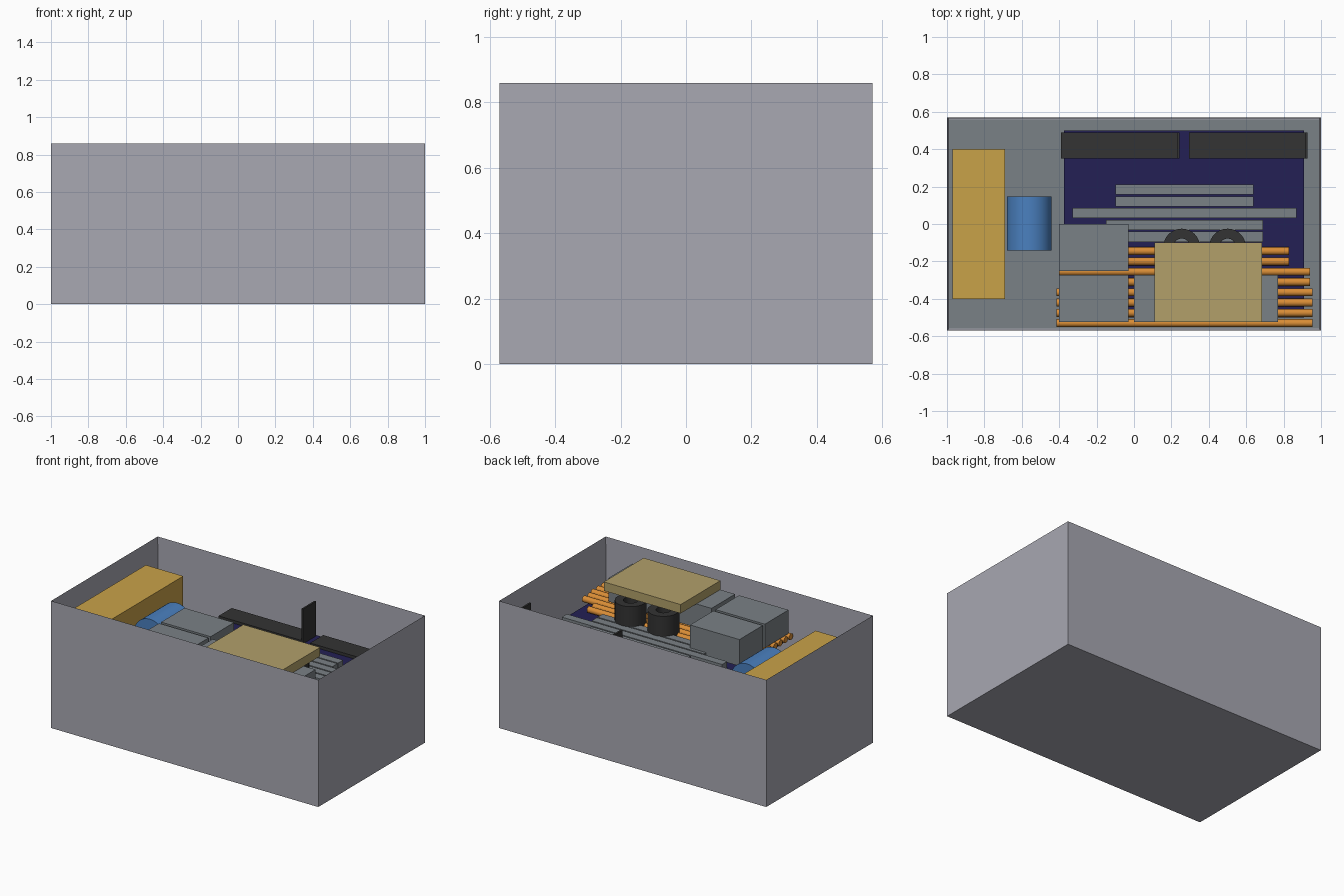
import bpy
import bmesh
import math
from mathutils import Matrix

cube = bpy.data.objects.get("Cube")
if cube:
    bpy.data.objects.remove(cube, do_unlink=True)


def material(name, rgb):
    """Flat material from display values, converted to linear."""
    lin = [((c / 255 + 0.055) / 1.055) ** 2.4 for c in rgb]
    m = bpy.data.materials.new(name)
    m.use_nodes = True
    m.diffuse_color = (*lin, 1)
    m.node_tree.nodes["Principled BSDF"].inputs["Base Color"].default_value = (*lin, 1)
    return m


shell_gray = material("shell gray", (168, 168, 178))
steel_gray = material("steel gray", (122, 129, 134))
amber = material("amber", (201, 162, 73))
tan = material("tan", (178, 160, 106))
navy = material("navy", (35, 32, 85))
black = material("black", (51, 51, 51))
blue = material("blue", (74, 128, 191))
copper = material("copper", (217, 141, 54))


def finish(name, bm, mat):
    mesh = bpy.data.meshes.new(name)
    bm.to_mesh(mesh)
    bm.free()
    mesh.materials.append(mat)
    ob = bpy.data.objects.new(name, mesh)
    bpy.context.collection.objects.link(ob)
    return ob


def smooth(ob):
    bpy.ops.object.select_all(action="DESELECT")
    ob.select_set(True)
    bpy.context.view_layer.objects.active = ob
    bpy.ops.object.shade_smooth_by_angle(angle=math.radians(40))


def box(name, mat, x, y, z):
    """Box between pairs of limits on each axis."""
    bm = bmesh.new()
    bmesh.ops.create_cube(bm, size=1)
    for v in bm.verts:
        v.co = [lim[0] if c < 0 else lim[1] for c, lim in zip(v.co, (x, y, z))]
    return finish(name, bm, mat)


def rod(name, mat, centre, radius, length, axis, sides=24):
    """Capped cylinder lying along the x or y axis."""
    bm = bmesh.new()
    turn = Matrix.Rotation(math.pi / 2, 4, "Y" if axis == "X" else "X")
    bmesh.ops.create_cone(bm, cap_ends=True, segments=sides, radius1=radius,
                          radius2=radius, depth=length,
                          matrix=Matrix.Translation(centre) @ turn)
    smooth(finish(name, bm, mat))


def ring(name, mat, centre, outer, inner, z, sides=32):
    """Upright tube made by spinning a rectangular profile."""
    bm = bmesh.new()
    pts = [(inner, z[0]), (outer, z[0]), (outer, z[1]), (inner, z[1])]
    vs = [bm.verts.new((centre[0] + r, centre[1], h)) for r, h in pts]
    edges = [bm.edges.new((vs[i], vs[(i + 1) % 4])) for i in range(4)]
    bmesh.ops.spin(bm, geom=vs + edges, cent=(*centre, 0), axis=(0, 0, 1),
                   angle=math.tau, steps=sides)
    bmesh.ops.remove_doubles(bm, verts=bm.verts, dist=0.0001)
    bmesh.ops.recalc_face_normals(bm, faces=bm.faces)
    smooth(finish(name, bm, mat))


# Open-topped case: bottom face inset and pulled down from the rim
bm = bmesh.new()
bmesh.ops.create_cube(bm, size=1)
for v in bm.verts:
    v.co = (v.co.x * 2, v.co.y * 1.14, (v.co.z + 0.5) * 0.86)
top = max(bm.faces, key=lambda f: f.calc_center_median().z)
bmesh.ops.inset_region(bm, faces=[top], thickness=0.01)
bmesh.ops.translate(bm, verts=top.verts, vec=(0, 0, -0.85))
finish("case", bm, shell_gray)
box("floor_plate", steel_gray, (-0.99, 0.99), (-0.56, 0.56), (0.01, 0.016))

# Power block and capacitor
box("power_block", amber, (-0.97, -0.69), (-0.4, 0.4), (0.016, 0.74))
rod("capacitor", blue, (-0.56, 0.003, 0.57), 0.12, 0.29, "Y", 40)

# Circuit board with two angled heat sinks
board_top = 0.55
mid = 0.27
box("circuit_board", navy, (-0.375, 0.91), (-0.5, 0.5), (0.53, board_top))
for side, x in (("right", -0.39), ("left", 0.295)):
    box(side + "_heat_sink_foot", black, (x, x + 0.62), (0.35, 0.49), (board_top, 0.57))
    box(side + "_heat_sink_fin", black, (x + 0.62, x + 0.632), (0.35, 0.49),
        (board_top, 0.785))

# Stacked laminated bars, centred on the board
for i, half in enumerate((0.42, 0.42, 0.6, 0.37, 0.37)):
    y = -0.095 + i * 0.063
    box(f"laminated_bar_{i}", steel_gray, (mid - half, mid + half), (y, y + 0.054),
        (board_top, 0.6))

# Copper windings, shorter toward the back
for i, half in enumerate((0.685, 0.685, 0.685, 0.685, 0.672, 0.672, 0.56, 0.56)):
    rod(f"winding_{i}", copper, (mid, -0.53 + i * 0.055, 0.575), 0.021, half * 2, "X", 16)

# Relay boxes
box("relay_back", steel_gray, (-0.4, -0.03), (-0.25, 0), (0.575, 0.755))
box("relay_front", steel_gray, (-0.4, -0.03), (-0.525, -0.272), (0.595, 0.755))
box("relay_wide", steel_gray, (0, 0.77), (-0.525, -0.272), (0.595, 0.755))

# Coils under the cover plate
for side, x in (("right", 0.255), ("left", 0.5)):
    ring(side + "_coil", black, (x, -0.123), 0.098, 0.045, (0.585, 0.735))
box("cover_plate", tan, (0.11, 0.685), (-0.525, -0.1), (0.757, 0.817))
